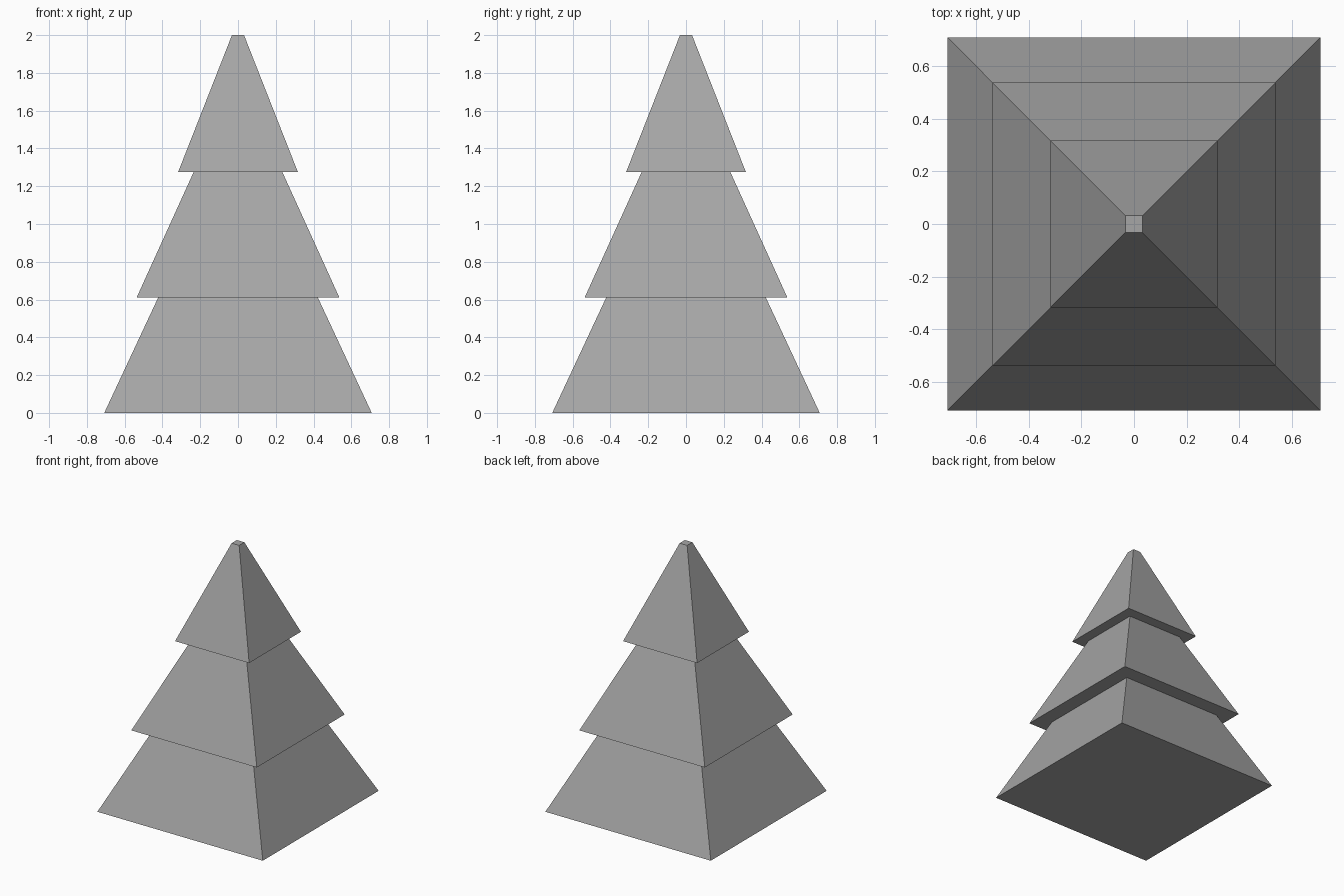
import bpy
import math

cube = bpy.data.objects.get("Cube")
if cube:
    bpy.data.objects.remove(cube, do_unlink=True)

# Single flat grey for the whole tree
GREY = (0.38, 0.38, 0.38, 1.0)
grey = bpy.data.materials.new("plain grey")
grey.use_nodes = True
grey.diffuse_color = GREY
grey.node_tree.nodes["Principled BSDF"].inputs["Base Color"].default_value = GREY


def add_tier(name, bottom, top, half_bottom, half_top):
    """Square truncated pyramid with sides parallel to the axes."""
    bpy.ops.mesh.primitive_cone_add(
        vertices=4,
        radius1=half_bottom * math.sqrt(2),
        radius2=half_top * math.sqrt(2),
        depth=top - bottom,
        location=(0, 0, (bottom + top) / 2),
        rotation=(0, 0, math.pi / 4),
    )
    tier = bpy.context.object
    tier.name = name
    tier.data.materials.append(grey)
    bpy.ops.object.transform_apply(location=True, rotation=True, scale=True)
    bpy.ops.object.shade_flat()


# Three stacked tiers, each overhanging the one below
add_tier("lower_branches", 0.0, 0.61, 0.708, 0.423)
add_tier("middle_branches", 0.61, 1.275, 0.537, 0.235)
add_tier("upper_branches", 1.275, 2.0, 0.317, 0.032)
